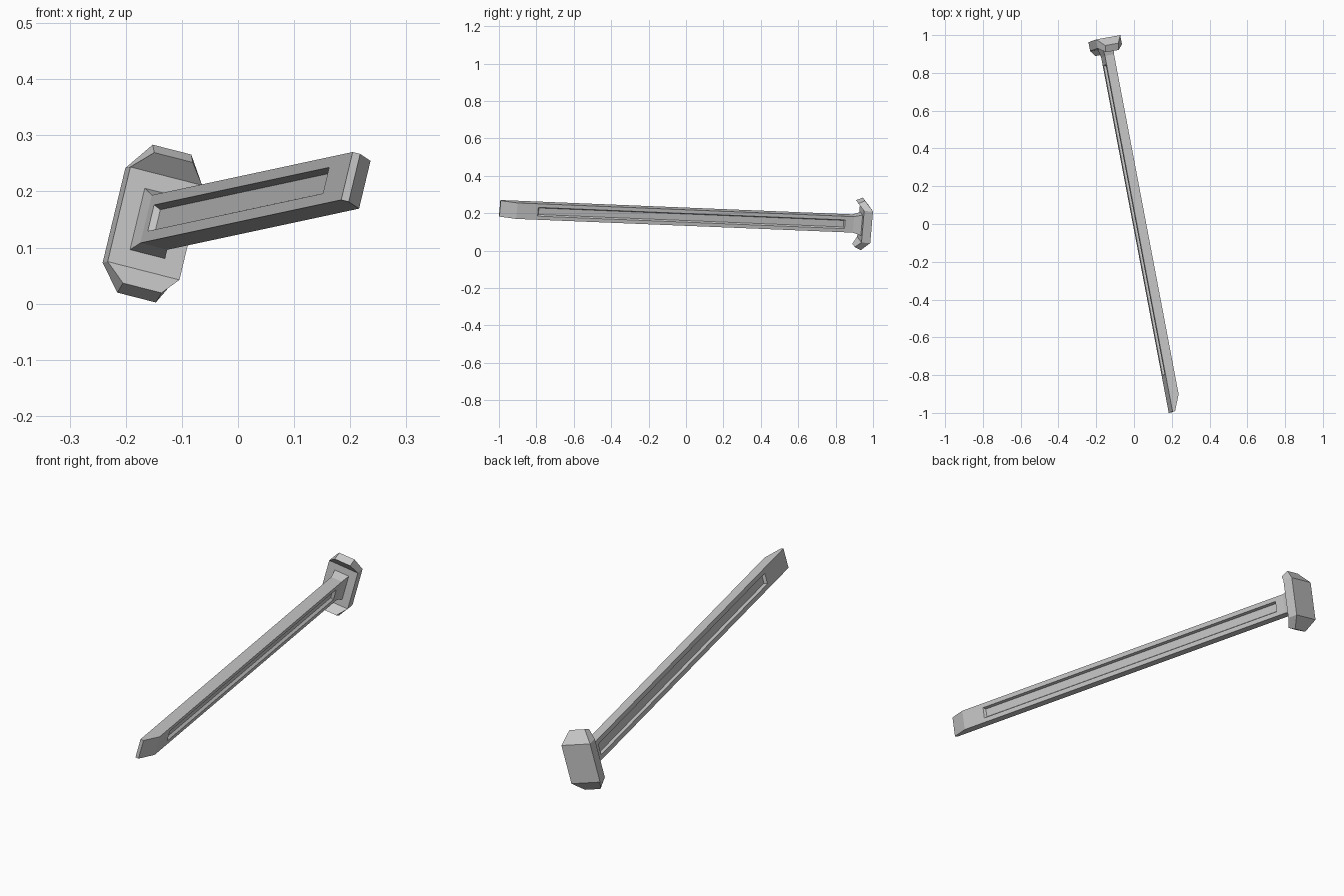
import bpy, bmesh
from mathutils import Matrix, Vector

if "Cube" in bpy.data.objects:
    bpy.data.objects.remove(bpy.data.objects["Cube"])

# Local frame: r = across, u = up, h = distance from the chisel tip toward the head
D = Vector((0.1866, -0.9816, 0.04)).normalized()
U = Vector((0.2326, 0.0837, 0.969))
U = (U - U.dot(D) * D).normalized()
R = U.cross(D).normalized()
if R.x < 0:
    R = -R
TIP = Vector((0.218, -0.992, 0.2215))


def P(r, u, h):
    return TIP + R * r + U * u - D * h


def loft(bm, rings, cap_start=True, cap_end=True):
    vs = [[bm.verts.new(P(*p)) for p in ring] for ring in rings]
    n = len(vs[0])
    for a, b in zip(vs, vs[1:]):
        for i in range(n):
            j = (i + 1) % n
            bm.faces.new((a[i], a[j], b[j], b[i]))
    if cap_start:
        bm.faces.new(vs[0])
    if cap_end:
        bm.faces.new(vs[-1])


def finish(bm, name):
    bmesh.ops.remove_doubles(bm, verts=bm.verts, dist=1e-5)
    bmesh.ops.recalc_face_normals(bm, faces=bm.faces)
    me = bpy.data.meshes.new(name)
    bm.to_mesh(me)
    bm.free()
    ob = bpy.data.objects.new(name, me)
    bpy.context.collection.objects.link(ob)


def section(r0, r1, u, h):
    return [(r0, -u, h), (r1, -u, h), (r1, u, h), (r0, u, h)]


def panel(r, u, h0, h1):
    return [(r, -u, h0), (r, u, h0), (r, u, h1), (r, -u, h1)]


W, H = 0.025, 0.044          # shaft half width and half height
BEVEL, NECK, SEAT = 0.085, 1.918, 1.964

# Shaft: one-sided chisel tip, straight body, flared neck
bm = bmesh.new()
loft(bm, [section(-W, -0.011, H, 0), section(-W, W, H, BEVEL)], cap_end=False)
loft(bm, [section(-W, W, H, NECK), section(-W - 0.008, W + 0.008, H + 0.013, SEAT)],
     cap_start=False)
# Top and bottom of the body
for s in (-1, 1):
    bm.faces.new([bm.verts.new(P(*p)) for p in
                  ((-W, s * H, BEVEL), (W, s * H, BEVEL), (W, s * H, NECK), (-W, s * H, NECK))])
# Sides of the body, each with a tapered recess
for s in (-1, 1):
    loft(bm, [panel(s * W, H, BEVEL, NECK),
              panel(s * W, 0.024, 0.20, 1.872),
              panel(s * (W - 0.012), 0.018, 0.206, 1.866)], cap_start=False)
finish(bm, "shaft")

# Head: wide middle, narrower ends that bend toward the shaft
bm = bmesh.new()
rings = []
for s, end in ((-1, True), (-1, False), (1, False), (1, True)):
    w = 0.036 if end else 0.067
    uf, hf = (0.120, 1.933) if end else (0.087, 1.962)
    ub, hb = (0.136, 1.968) if end else (0.087, 2.010)
    rings.append([(-w, s * uf, hf), (w, s * uf, hf), (w, s * ub, hb), (-w, s * ub, hb)])
loft(bm, rings)
finish(bm, "head")
